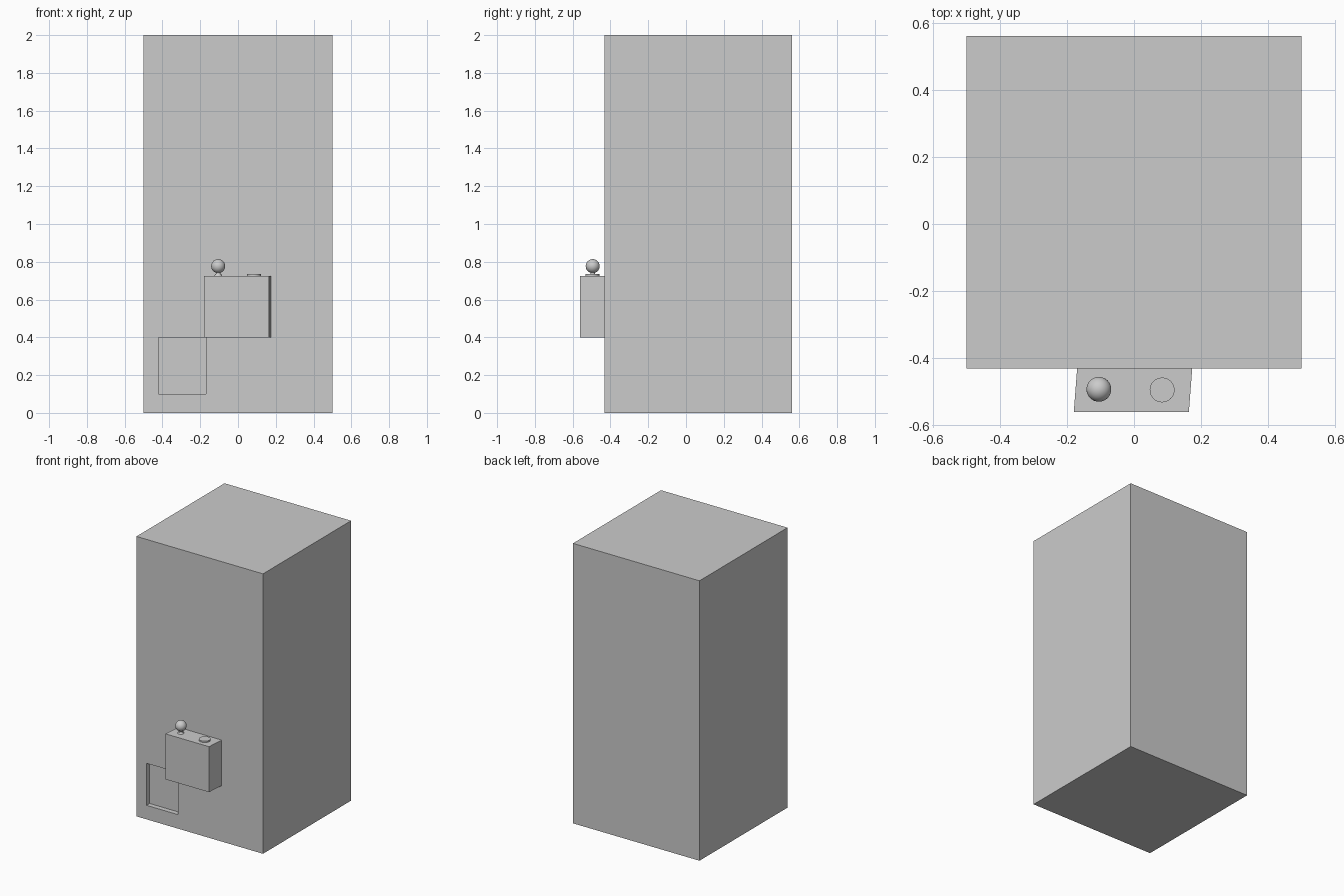
import bpy, bmesh
from math import radians

if "Cube" in bpy.data.objects:
    bpy.data.objects.remove(bpy.data.objects["Cube"])

FRONT, BACK = -0.432, 0.562


def box(name, x0, x1, y0, y1, z0, z1, shear=0.0):
    """Box between limits; shear moves the front edge in x."""
    bpy.ops.mesh.primitive_cube_add(size=1)
    ob = bpy.context.object
    ob.name = name
    for v in ob.data.vertices:
        front = v.co.y < 0
        v.co.x = (x0 if v.co.x < 0 else x1) + (shear if front else 0)
        v.co.y = y0 if front else y1
        v.co.z = z0 if v.co.z < 0 else z1
    return ob


def smooth(ob):
    bpy.context.view_layer.objects.active = ob
    bpy.ops.object.shade_smooth_by_angle(angle=radians(35))


def disc(name, x, y, z0, z1, r0, r1):
    bpy.ops.mesh.primitive_cone_add(vertices=32, radius1=r0, radius2=r1,
                                    depth=z1 - z0, location=(x, y, (z0 + z1) / 2))
    ob = bpy.context.object
    ob.name = name
    smooth(ob)
    return ob


# Cabinet with a shallow prize hatch cut in the front
cabinet = box("cabinet", -0.5, 0.5, FRONT, BACK, 0, 2)
cutter = box("hatch_cutter", -0.42, -0.17, FRONT - 0.1, FRONT + 0.035, 0.1, 0.4)
mod = cabinet.modifiers.new("hatch", "BOOLEAN")
mod.object = cutter
mod.solver = "EXACT"
bpy.context.view_layer.objects.active = cabinet
bpy.ops.object.modifier_apply(modifier="hatch")
bpy.data.objects.remove(cutter)

# Slightly skewed control box
box("control_box", -0.17, 0.174, -0.562, FRONT, 0.4, 0.725, shear=-0.01)

# Joystick: foot, stem and ball
JX, JY = -0.105, -0.494
disc("joystick_foot", JX, JY, 0.724, 0.735, 0.022, 0.016)
disc("joystick_stem", JX, JY, 0.73, 0.75, 0.012, 0.012)
bpy.ops.mesh.primitive_uv_sphere_add(segments=32, ring_count=16, radius=0.037,
                                     location=(JX, JY, 0.777))
bpy.context.object.name = "joystick_ball"
smooth(bpy.context.object)

# Push button
disc("button", 0.084, -0.496, 0.724, 0.735, 0.037, 0.037)
